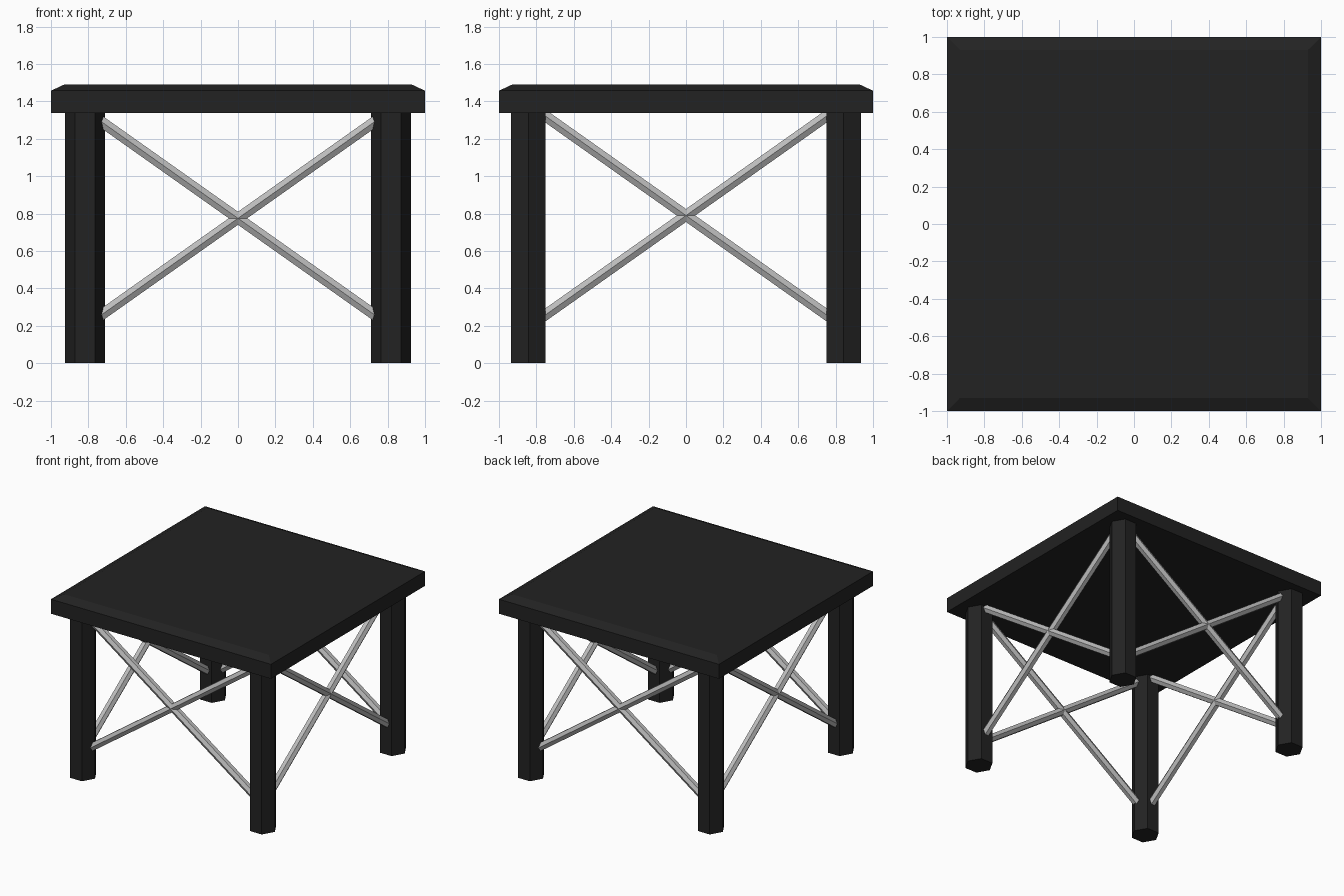
import bpy, bmesh, math
from mathutils import Vector, Matrix

if "Cube" in bpy.data.objects:
    bpy.data.objects.remove(bpy.data.objects["Cube"])


def material(name, rgb):
    m = bpy.data.materials.new(name)
    m.diffuse_color = (*rgb, 1.0)
    m.use_nodes = True
    m.node_tree.nodes["Principled BSDF"].inputs["Base Color"].default_value = m.diffuse_color
    return m


BLACK = material("matte black", (0.016, 0.016, 0.016))
STEEL = material("light grey steel", (0.5, 0.5, 0.5))

HALF, LIP, TOP_Z = 1.0, 0.1, 1.49       # tabletop half size, bevel inset, height
EDGE_LOW, EDGE_HIGH = 1.338, 1.457      # tabletop rim
LEG_X, LEG_Y, LEG_R = 0.8175, 0.843, 0.1075
BAR_R, SLOPE, BAR_END = 0.033, 0.707, 0.79


def add_object(name, bm, mat):
    bmesh.ops.recalc_face_normals(bm, faces=bm.faces)
    mesh = bpy.data.meshes.new(name)
    bm.to_mesh(mesh)
    bm.free()
    mesh.materials.append(mat)
    obj = bpy.data.objects.new(name, mesh)
    bpy.context.collection.objects.link(obj)
    return obj


def hex_prism(name, start, end, radius, side, mat):
    """Six-sided bar from start to end with a ridge pointing along side."""
    start, end, u = Vector(start), Vector(end), Vector(side)
    v = (end - start).normalized().cross(u)
    bm = bmesh.new()
    rings = []
    for p in (start, end):
        rings.append([bm.verts.new(p + radius * (u * math.cos(a) + v * math.sin(a)))
                      for a in (i * math.pi / 3 for i in range(6))])
    a, b = rings
    for i in range(6):
        j = (i + 1) % 6
        bm.faces.new((a[i], a[j], b[j], b[i]))
    bm.faces.new(a)
    bm.faces.new(b)
    return add_object(name, bm, mat)


# Tabletop: square slab with a shallow bevel on its upper rim
bm = bmesh.new()
bmesh.ops.create_cube(bm, size=1.0, matrix=Matrix.Translation(
    (0, 0, (EDGE_LOW + EDGE_HIGH) / 2)) @ Matrix.Diagonal(
    (2 * HALF, 2 * HALF, EDGE_HIGH - EDGE_LOW, 1)))
top = max(bm.faces, key=lambda f: f.calc_center_median().z)
bmesh.ops.inset_region(bm, faces=[top], thickness=LIP)
for vert in bm.verts:
    if max(abs(vert.co.x), abs(vert.co.y)) < HALF - LIP / 2:
        vert.co.z = TOP_Z
add_object("tabletop", bm, BLACK)

# Four hexagonal legs
for sx in (-1, 1):
    for sy in (-1, 1):
        hex_prism("leg", (sx * LEG_X, sy * LEG_Y, 0),
                  (sx * LEG_X, sy * LEG_Y, EDGE_LOW + 0.01), LEG_R, (1, 0, 0), BLACK)

# Crossed braces on each side, ends buried in the legs
rise = SLOPE * BAR_END
for s in (-1, 1):
    for d in (-1, 1):
        hex_prism("front_back_brace", (-BAR_END, s * LEG_Y, 0.775 - d * rise),
                  (BAR_END, s * LEG_Y, 0.775 + d * rise), BAR_R, (0, 1, 0), STEEL)
        hex_prism("side_brace", (s * LEG_X, -BAR_END, 0.79 - d * rise),
                  (s * LEG_X, BAR_END, 0.79 + d * rise), BAR_R, (1, 0, 0), STEEL)
